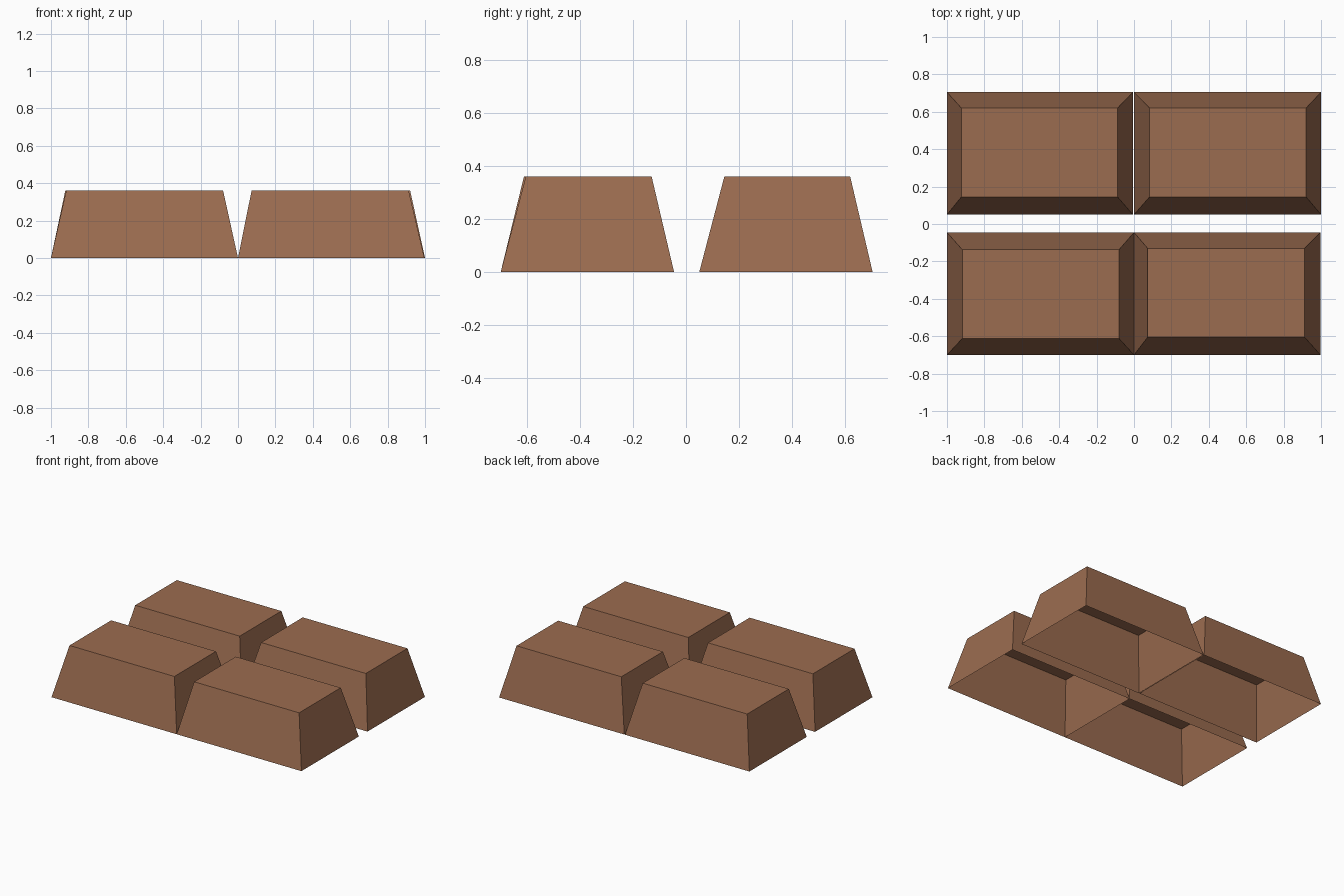
import bpy, bmesh

if "Cube" in bpy.data.objects:
    bpy.data.objects.remove(bpy.data.objects["Cube"])

# Single chocolate brown colour
brown = bpy.data.materials.new("chocolate_brown")
brown.diffuse_color = (0.33, 0.15, 0.08, 1)
brown.use_nodes = True
brown.node_tree.nodes["Principled BSDF"].inputs["Base Color"].default_value = brown.diffuse_color

H = 0.362


def block(name, base, top):
    """Tapered block, open underneath; base and top are (x0, x1, y0, y1)."""
    bm = bmesh.new()
    rings = []
    for (x0, x1, y0, y1), z in ((base, 0), (top, H)):
        rings.append([bm.verts.new((x, y, z)) for x, y in
                      ((x0, y0), (x1, y0), (x1, y1), (x0, y1))])
    low, high = rings
    bm.faces.new(high)
    for i in range(4):
        j = (i + 1) % 4
        bm.faces.new((low[i], low[j], high[j], high[i]))
    mesh = bpy.data.meshes.new(name)
    bm.to_mesh(mesh)
    bm.free()
    mesh.materials.append(brown)
    bpy.context.collection.objects.link(bpy.data.objects.new(name, mesh))


# Four blocks in two rows, with slightly uneven tops
block("back_left_block", (-1, -0.006, 0.05, 0.705), (-0.923, -0.088, 0.145, 0.62))
block("back_right_block", (0, 1, 0.05, 0.705), (0.083, 0.92, 0.145, 0.62))
block("front_left_block", (-1, 0, -0.7, -0.045), (-0.918, -0.08, -0.612, -0.137))
block("front_right_block", (0, 0.997, -0.7, -0.045), (0.073, 0.912, -0.605, -0.13))
